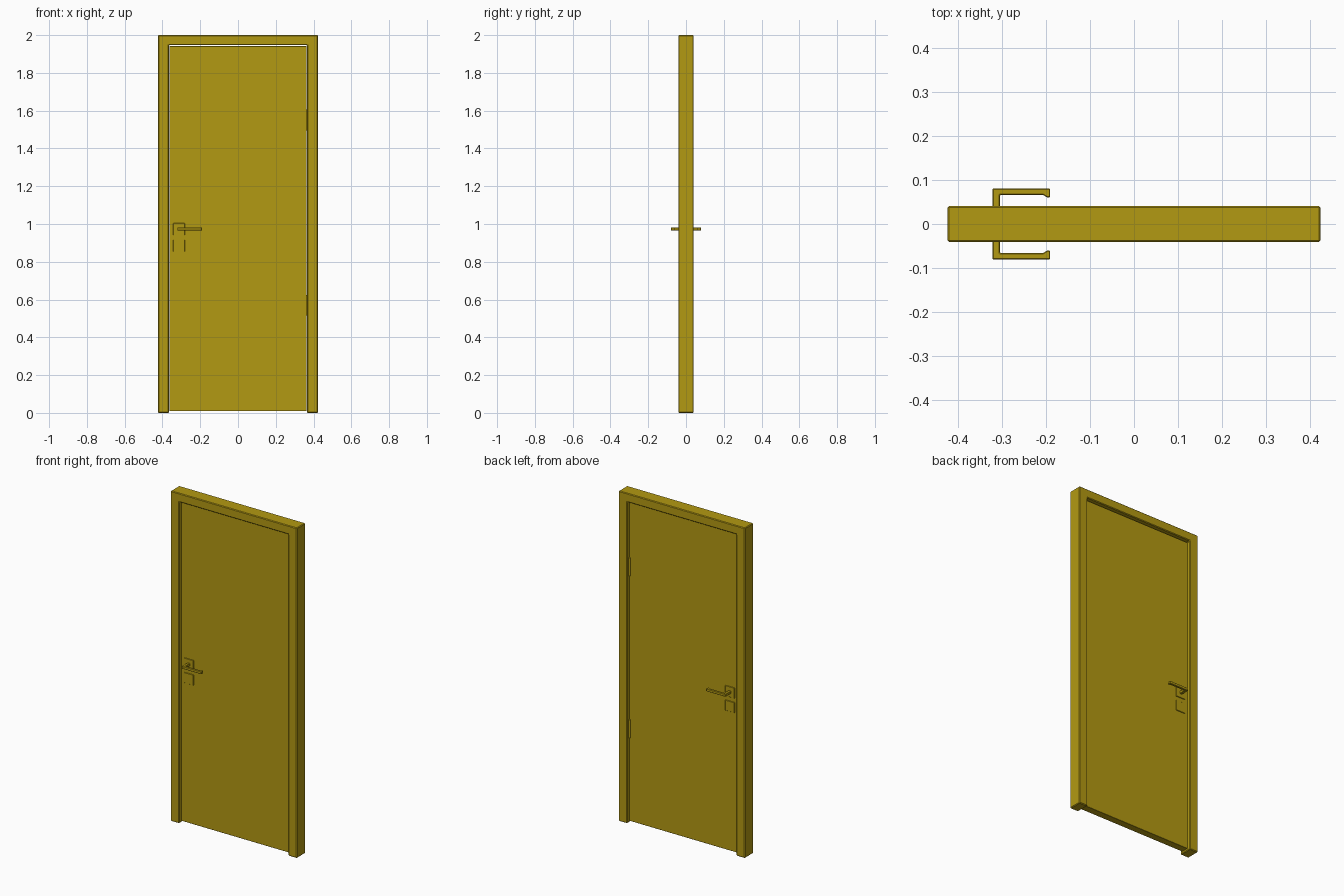
import bpy, bmesh, math

if "Cube" in bpy.data.objects:
    bpy.data.objects.remove(bpy.data.objects["Cube"])

mat = bpy.data.materials.new("ochre_paint")
mat.diffuse_color = (0.45, 0.32, 0.006, 1)
mat.use_nodes = True
mat.node_tree.nodes["Principled BSDF"].inputs["Base Color"].default_value = mat.diffuse_color


def prism(name, pts, axis, a, b, bevel=0.0):
    """Extrude a 2D outline along 'y' (points are x,z) or 'z' (points are x,y)."""
    place = (lambda p, d: (p[0], d, p[1])) if axis == 'y' else (lambda p, d: (p[0], p[1], d))
    bm = bmesh.new()
    face = bm.faces.new([bm.verts.new(place(p, a)) for p in pts])
    ext = bmesh.ops.extrude_face_region(bm, geom=[face])
    for v in ext["geom"]:
        if isinstance(v, bmesh.types.BMVert):
            v.co["xyz".index(axis)] = b
    bmesh.ops.recalc_face_normals(bm, faces=bm.faces)
    me = bpy.data.meshes.new(name)
    bm.to_mesh(me)
    bm.free()
    ob = bpy.data.objects.new(name, me)
    bpy.context.collection.objects.link(ob)
    me.materials.append(mat)
    if bevel:
        m = ob.modifiers.new("bevel", 'BEVEL')
        m.width, m.segments = bevel, 1
    return ob


def rect(x0, x1, z0, z1):
    return [(x0, z0), (x1, z0), (x1, z1), (x0, z1)]


def portal(w, h, iw, ih):
    """Upside-down U outline of the door surround."""
    return [(-w, 0), (-w, h), (w, h), (w, 0), (iw, 0), (iw, ih), (-iw, ih), (-iw, 0)]


# Door surround with a softened edge
prism("frame", portal(0.423, 2.0, 0.366, 1.947), 'y', -0.041, 0.041, 0.004)

# Door leaf, clear of the floor and frame
prism("leaf", rect(-0.363, 0.363, 0.01, 1.942), 'y', -0.022, 0.022, 0.001)

# Handle furniture on both faces
lever = [(-0.321, 0.02), (-0.321, 0.08), (-0.190, 0.08), (-0.190, 0.060),
         (-0.196, 0.060), (-0.207, 0.066), (-0.304, 0.066), (-0.304, 0.02)]
for side, s in (("front", -1), ("back", 1)):
    prism(side + "_lever", [(x, s * y) for x, y in lever], 'z', 0.965, 0.981, 0.002)
    for part, z in (("handle_rose", 0.973), ("lock_rose", 0.885)):
        prism(f"{side}_{part}", rect(-0.343, -0.281, z - 0.031, z + 0.031),
              'y', s * 0.021, s * 0.027, 0.001)

# Hinge barrels on the back
for name, z in (("lower_hinge", 0.57), ("upper_hinge", 1.55)):
    ring = [(0.362 + 0.006 * math.cos(i * math.pi / 6), 0.024 + 0.006 * math.sin(i * math.pi / 6))
            for i in range(12)]
    prism(name, ring, 'z', z - 0.055, z + 0.055)
